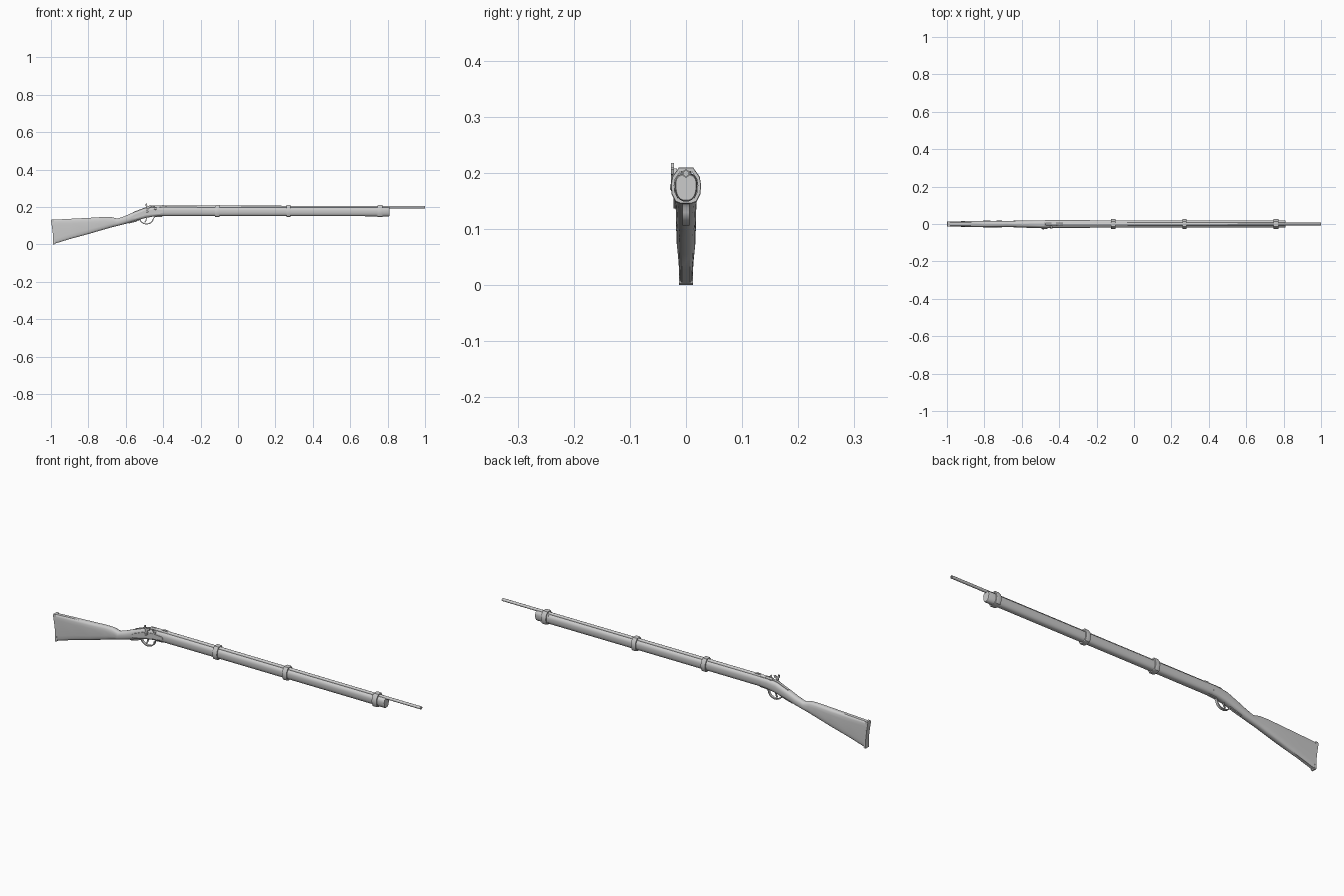
import bpy, bmesh, math
from mathutils import Vector


def finish(name, bm, angle=35):
    bmesh.ops.recalc_face_normals(bm, faces=bm.faces)
    me = bpy.data.meshes.new(name)
    bm.to_mesh(me)
    bm.free()
    ob = bpy.data.objects.new(name, me)
    bpy.context.collection.objects.link(ob)
    bpy.ops.object.select_all(action='DESELECT')
    ob.select_set(True)
    bpy.context.view_layer.objects.active = ob
    bpy.ops.object.shade_smooth_by_angle(angle=math.radians(angle))
    return ob


def bridge(bm, a, b):
    n = len(a)
    for i in range(n):
        bm.faces.new((a[i], a[(i + 1) % n], b[(i + 1) % n], b[i]))


def loft(name, sections, n=16):
    """sections: x at bottom, x at top, z bottom, z top, half width low, half width high, squareness"""
    bm = bmesh.new()
    rings = []
    for xb, xt, zb, zt, wl, wh, p in sections:
        ring = []
        for i in range(n):
            a = 2 * math.pi * (i + 0.5) / n
            c, s = math.cos(a), math.sin(a)
            u = math.copysign(abs(c) ** (2 / p), c)
            t = (math.copysign(abs(s) ** (2 / p), s) + 1) / 2
            ring.append(bm.verts.new((xb + (xt - xb) * t, u * (wl + (wh - wl) * t), zb + (zt - zb) * t)))
        rings.append(ring)
    for a, b in zip(rings, rings[1:]):
        bridge(bm, a, b)
    bm.faces.new(rings[0])
    bm.faces.new(rings[-1])
    return finish(name, bm)


def plate(name, pts, y0, y1):
    """Flat x-z profile extruded along y"""
    bm = bmesh.new()
    a = [bm.verts.new((x, y0, z)) for x, z in pts]
    b = [bm.verts.new((x, y1, z)) for x, z in pts]
    bridge(bm, a, b)
    bm.faces.new(a)
    bm.faces.new(b)
    return finish(name, bm)


def tube(name, rings, z, n=16, y=0, axis='X'):
    """Lathed rod from (position, radius) pairs"""
    bm = bmesh.new()
    loops = []
    for d, r in rings:
        loop = []
        for i in range(n):
            a = 2 * math.pi * (i + 0.5) / n
            c, s = r * math.cos(a), r * math.sin(a)
            loop.append(bm.verts.new((d, y + c, z + s) if axis == 'X' else (y + c, d, z + s)))
        loops.append(loop)
    for a, b in zip(loops, loops[1:]):
        bridge(bm, a, b)
    bm.faces.new(loops[0])
    bm.faces.new(loops[-1])
    return finish(name, bm)


def strip(name, path, half_w, thick):
    """Flat metal strip following an x-z path"""
    bm = bmesh.new()
    rings = []
    P = [Vector((x, 0, z)) for x, z in path]
    for i, p in enumerate(P):
        t = (P[min(i + 1, len(P) - 1)] - P[max(i - 1, 0)]).normalized()
        nrm = Vector((-t.z, 0, t.x)) * thick / 2
        w = Vector((0, half_w, 0))
        rings.append([bm.verts.new(v) for v in (p + nrm + w, p + nrm - w, p - nrm - w, p - nrm + w)])
    for a, b in zip(rings, rings[1:]):
        bridge(bm, a, b)
    bm.faces.new(rings[0])
    bm.faces.new(rings[-1])
    return finish(name, bm)


# stock: butt, comb, wrist and lock area
loft("butt_stock", [
    (-0.985, -0.995, 0.002, 0.132, 0.012, 0.013, 7),
    (-0.90, -0.90, 0.028, 0.137, 0.014, 0.016, 5),
    (-0.80, -0.80, 0.055, 0.142, 0.017, 0.018, 4),
    (-0.71, -0.72, 0.081, 0.147, 0.018, 0.017, 3.2),
    (-0.675, -0.68, 0.091, 0.147, 0.018, 0.016, 2.8),
    (-0.65, -0.645, 0.097, 0.138, 0.018, 0.017, 2.4),
    (-0.60, -0.61, 0.110, 0.150, 0.018, 0.018, 2.4),
    (-0.545, -0.56, 0.127, 0.171, 0.019, 0.019, 2.6),
    (-0.49, -0.50, 0.142, 0.194, 0.020, 0.020, 3),
    (-0.45, -0.45, 0.149, 0.200, 0.020, 0.021, 3),
    (-0.42, -0.42, 0.151, 0.200, 0.020, 0.0215, 2.8)])
# long fore stock
loft("fore_stock", [
    (-0.42, -0.42, 0.151, 0.200, 0.019, 0.0215, 2.8),
    (0.0, 0.0, 0.151, 0.199, 0.018, 0.021, 2.7),
    (0.74, 0.74, 0.150, 0.198, 0.017, 0.021, 2.6)])
# metal cap at the end of the stock
loft("fore_end_cap", [
    (0.74, 0.74, 0.149, 0.199, 0.0175, 0.0215, 2.6),
    (0.805, 0.805, 0.149, 0.199, 0.0175, 0.0215, 2.6),
    (0.81, 0.81, 0.151, 0.197, 0.016, 0.020, 2.6)])
# butt plate, slightly hollow at the back
plate("butt_plate", [(-0.983, 0.0), (-0.978, 0.004), (-0.983, 0.06), (-0.985, 0.133),
                     (-0.997, 0.134), (-1.0, 0.126), (-0.994, 0.09), (-0.989, 0.05), (-0.988, 0.0)],
      -0.0125, 0.0125)
# barrel with a shallow bore
tube("barrel", [(-0.44, 0.009), (-0.38, 0.0085), (0.80, 0.007), (1.0, 0.007),
                (1.0, 0.0045), (0.975, 0.0045)], 0.199)
tube("breech", [(-0.475, 0.0085), (-0.47, 0.0105), (-0.41, 0.0105), (-0.405, 0.009)], 0.197, 8)

# barrel bands: closed hoops around stock and barrel
half = [(0.0125, 0.210), (0.0245, 0.193), (0.027, 0.178), (0.0255, 0.162), (0.019, 0.149), (0.010, 0.1455)]
hoop = half + [(-y, z) for y, z in reversed(half)]
for label, x, w in (("rear", -0.11, 0.012), ("middle", 0.27, 0.012), ("front", 0.76, 0.013)):
    bm = bmesh.new()
    loops = []
    for dx, k in ((-w, 0.78), (-w, 0.97), (-w + 0.003, 1), (w - 0.003, 1), (w, 0.97), (w, 0.78)):
        loops.append([bm.verts.new((x + dx, y * k, 0.178 + (z - 0.178) * k)) for y, z in hoop])
    for a, b in zip(loops, loops[1:] + loops[:1]):
        bridge(bm, a, b)
    finish(label + "_band", bm)

# trigger guard, tang and trigger
guard = [(-0.585, 0.114), (-0.545, 0.124), (-0.529, 0.130)]
guard += [(-0.489 + 0.036 * math.cos(a), 0.139 + 0.030 * math.sin(a))
          for a in (math.radians(190 + 17 * i) for i in range(11))]
guard += [(-0.445, 0.1475), (-0.405, 0.150)]
strip("trigger_guard", guard, 0.006, 0.005)
strip("trigger", [(-0.492, 0.147), (-0.490, 0.136), (-0.493, 0.126), (-0.499, 0.118)], 0.003, 0.005)
strip("barrel_tang", [(-0.56, 0.1715), (-0.50, 0.1945), (-0.47, 0.200), (-0.43, 0.2015)], 0.006, 0.003)

# lock plate, with hammer, its screw and the nipple
plate("lock_plate", [(-0.575, 0.143), (-0.555, 0.137), (-0.49, 0.157), (-0.42, 0.163), (-0.395, 0.172),
                     (-0.40, 0.182), (-0.45, 0.186), (-0.50, 0.180), (-0.555, 0.158)], -0.0225, -0.015)
plate("hammer", [(-0.492, 0.168), (-0.482, 0.168), (-0.476, 0.176), (-0.478, 0.188), (-0.474, 0.196),
                 (-0.466, 0.198), (-0.463, 0.206), (-0.470, 0.210), (-0.480, 0.205), (-0.486, 0.208),
                 (-0.488, 0.218), (-0.493, 0.217), (-0.494, 0.206), (-0.488, 0.196), (-0.487, 0.188),
                 (-0.495, 0.180)], -0.0265, -0.0215)
tube("hammer_screw", [(-0.0285, 0.004), (-0.027, 0.0055), (-0.021, 0.0055)], 0.175, 12, -0.485, 'Y')
tube("bolster", [(-0.024, 0.006), (-0.022, 0.0075), (-0.005, 0.0075)], 0.192, 12, -0.442, 'Y')
strip("nipple", [(-0.445, 0.194), (-0.452, 0.206)], 0.003, 0.006).location.y = -0.019
# rear sight
plate("rear_sight", [(-0.415, 0.204), (-0.375, 0.204), (-0.385, 0.209), (-0.405, 0.2095)], -0.005, 0.005)
